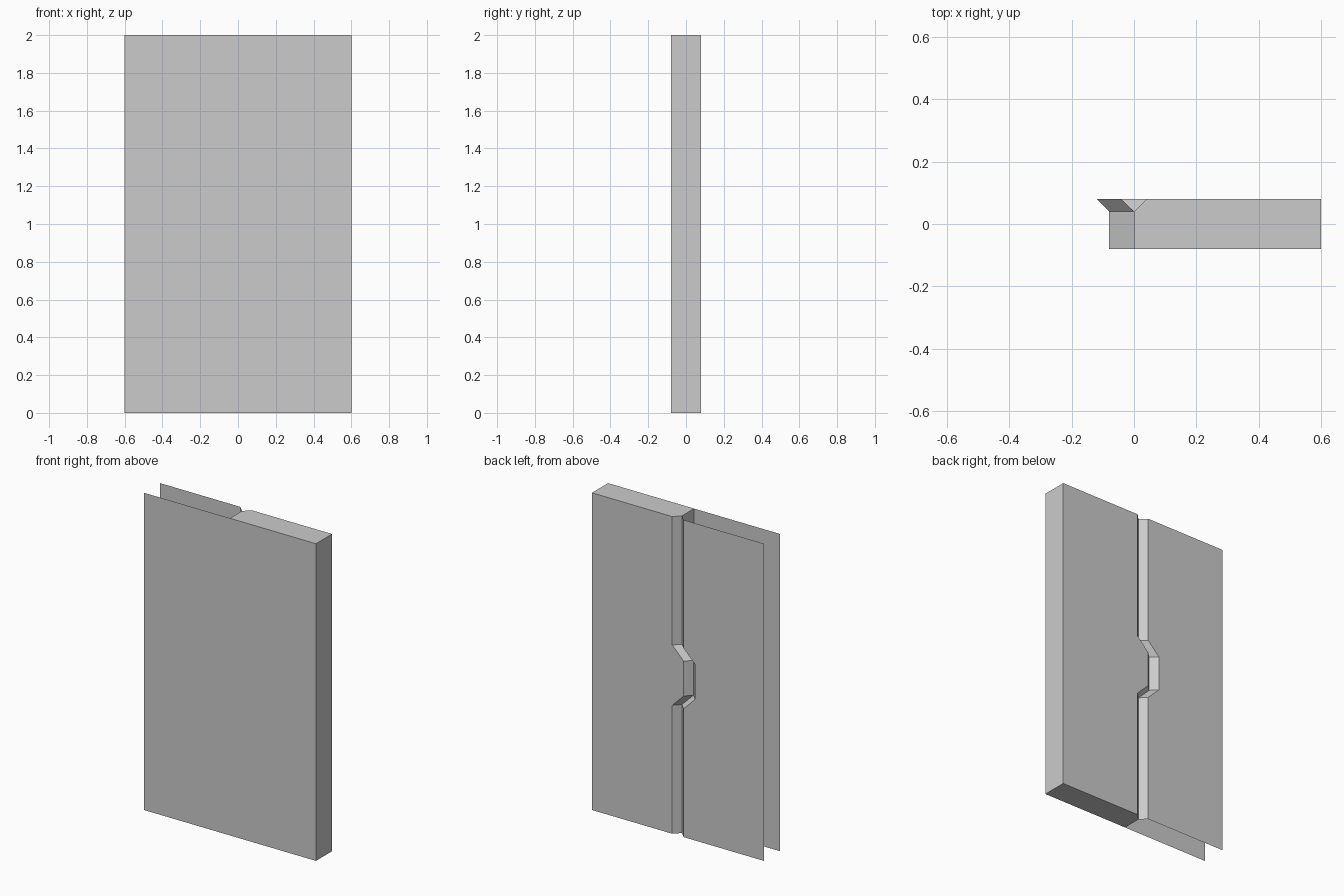
import bpy
import bmesh
import math

if "Cube" in bpy.data.objects:
    bpy.data.objects.remove(bpy.data.objects["Cube"])

W, D, C = 0.6, 0.08, 0.04   # half width, half depth, groove chamfer

# Seam between the two leaves: (height, x), stepping sideways at the middle
SEAM = [(0, 0), (0.81, 0), (0.89, -0.08), (1.11, -0.08), (1.19, 0), (2, 0)]


def sweep(bm, profile, closed=False):
    """Stack a plan profile up the seam; profile(s) gives xy points for seam x = s."""
    rings = [[bm.verts.new((x, y, z)) for x, y in profile(s)] for z, s in SEAM]
    n = len(rings[0])
    for low, high in zip(rings, rings[1:]):
        for i in range(n if closed else n - 1):
            j = (i + 1) % n
            bm.faces.new((low[i], low[j], high[j], high[i]))
    if closed:
        bm.faces.new(rings[-1])
        bm.faces.new(rings[0][::-1])


def finish(bm, name):
    # Merge coplanar strips into clean flat faces
    bmesh.ops.dissolve_limit(bm, angle_limit=math.radians(1),
                             verts=bm.verts[:], edges=bm.edges[:])
    mesh = bpy.data.meshes.new(name)
    bm.to_mesh(mesh)
    bm.free()
    bpy.context.collection.objects.link(bpy.data.objects.new(name, mesh))


# Right leaf: closed solid with a chamfered seam edge at the back
bm = bmesh.new()
sweep(bm, lambda s: [(W, -D), (W, D), (s + C, D), (s, C), (s, -D)], closed=True)
finish(bm, "right_door_leaf")

# Left leaf: open front and back skins, the back one chamfered into the groove
bm = bmesh.new()
sweep(bm, lambda s: [(s, C), (s - C, D), (-W, D)])
sweep(bm, lambda s: [(-W, -D), (s, -D)])
finish(bm, "left_door_leaf")
